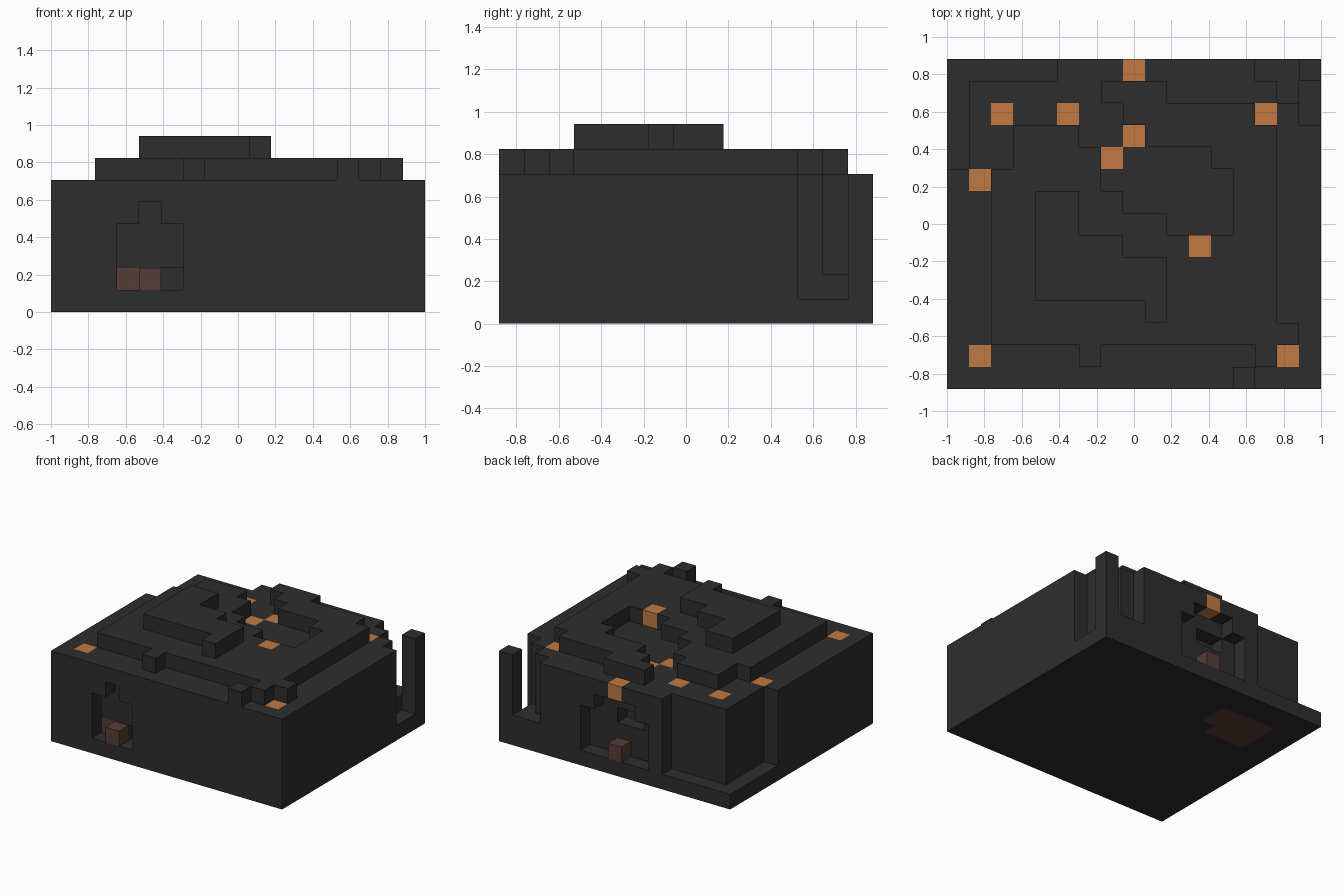
import bpy, bmesh
from mathutils import Vector

old = bpy.data.objects.get("Cube")
if old:
    bpy.data.objects.remove(old, do_unlink=True)

# Grid: 17 cells wide, 15 deep, 8 high
NX, NY = 17, 15
CELL = 2 / NX
ORIGIN = Vector((-1, -NY * CELL / 2, 0))


def material(name, rgb):
    mat = bpy.data.materials.new(name)
    mat.use_nodes = True
    mat.diffuse_color = (*rgb, 1)
    bsdf = mat.node_tree.nodes["Principled BSDF"]
    bsdf.inputs["Base Color"].default_value = (*rgb, 1)
    bsdf.inputs["Roughness"].default_value = 0.9
    return mat


STONE = material("charcoal stone", (0.027, 0.027, 0.027))
LAMP = material("orange lamp", (0.533, 0.195, 0.054))
BROWN = material("dark brown", (0.089, 0.048, 0.038))

cells = {}  # grid cell -> part name


def block(i0, i1, j0, j1, k0, k1):
    """All cells of a box, both ends included."""
    return [(i, j, k) for i in range(i0, i1 + 1)
            for j in range(j0, j1 + 1) for k in range(k0, k1 + 1)]


def fill(part, *box):
    for c in block(*box):
        cells[c] = part


def carve(*box):
    for c in block(*box):
        cells.pop(c, None)


# Base slab and main body
fill("base_slab", 0, 16, 0, 14, 0, 0)
fill("body", 0, 16, 0, 14, 1, 5)

# Recess around the back right-hand corner
carve(0, 4, 14, 14, 1, 5)
carve(0, 0, 10, 14, 1, 5)

# Stepped notch beside the free-standing pillar
fill("corner_pillar", 16, 16, 14, 14, 1, 5)
carve(14, 15, 14, 14, 2, 5)
carve(15, 15, 13, 13, 2, 5)
carve(16, 16, 12, 13, 1, 5)

# Front doorway with its raised middle
carve(3, 5, 0, 0, 1, 3)
carve(4, 4, 0, 0, 4, 4)
carve(5, 5, 1, 1, 1, 1)

# Back doorway and the niche behind it
carve(6, 10, 14, 14, 1, 3)
carve(7, 9, 14, 14, 4, 4)
carve(7, 8, 13, 13, 3, 3)

# Upper terrace with its outlying steps
for box in ((2, 14, 2, 9), (3, 14, 10, 11), (8, 13, 12, 12), (7, 9, 13, 13),
            (15, 15, 2, 2), (6, 6, 1, 1), (14, 14, 1, 1), (13, 13, 0, 0)):
    fill("upper_terrace", *box, 6, 6)

# Sunken court in the terrace
for row, first, last in ((11, 6, 8), (10, 7, 11), (9, 7, 12), (8, 8, 12), (7, 10, 12)):
    carve(first, last, row, row, 6, 6)

# Angled top step
for box in ((4, 9, 4, 5), (4, 7, 6, 6), (4, 5, 7, 8), (9, 9, 3, 3)):
    fill("top_step", *box, 7, 7)

# Lamps set flush into the tops
for i, j in ((8, 14), (2, 12), (5, 12), (14, 12), (8, 11),
             (7, 10), (1, 9), (1, 1), (15, 1)):
    fill("lamps", i, i, j, j, 5, 5)
fill("lamps", 11, 11, 6, 6, 6, 6)

# Brown blocks in the doorways and the brown patch underneath
for i, j in ((4, 0), (3, 1), (8, 14)):
    fill("doorway_blocks", i, i, j, j, 1, 1)
fill("floor_patch", 2, 5, 11, 12, 0, 0)
fill("floor_patch", 2, 4, 10, 10, 0, 0)

COLOURS = {"lamps": LAMP, "doorway_blocks": BROWN, "floor_patch": BROWN}


def build(part):
    """Make one object from the exposed sides of a part's cells."""
    bm = bmesh.new()
    for c in [c for c, p in cells.items() if p == part]:
        for axis in range(3):
            for side in (0, 1):
                step = [0, 0, 0]
                step[axis] = 2 * side - 1
                if tuple(a + b for a, b in zip(c, step)) in cells:
                    continue
                u, v = (axis + 1) % 3, (axis + 2) % 3
                ring = []
                for du, dv in ((0, 0), (1, 0), (1, 1), (0, 1)):
                    p = Vector(c)
                    p[axis] += side
                    p[u] += du
                    p[v] += dv
                    ring.append(bm.verts.new(ORIGIN + p * CELL))
                bm.faces.new(ring if side else ring[::-1])
    bmesh.ops.remove_doubles(bm, verts=bm.verts, dist=CELL / 100)
    bmesh.ops.dissolve_limit(bm, angle_limit=0.02, verts=bm.verts, edges=bm.edges)
    mesh = bpy.data.meshes.new(part)
    bm.to_mesh(mesh)
    bm.free()
    mesh.materials.append(COLOURS.get(part, STONE))
    bpy.context.collection.objects.link(bpy.data.objects.new(part, mesh))


for part in sorted(set(cells.values())):
    build(part)
